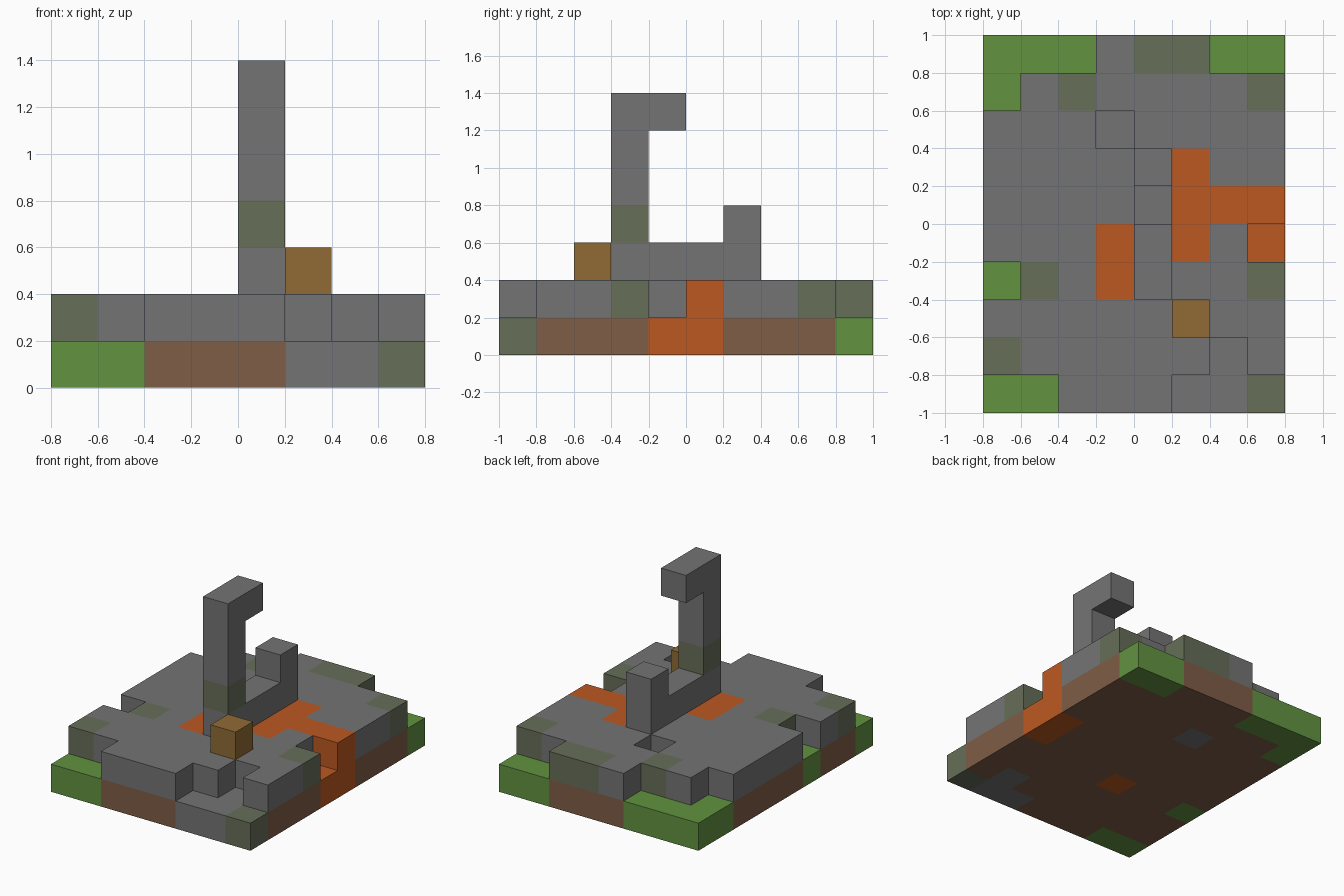
import bpy
import bmesh
from mathutils import Vector

cube = bpy.data.objects.get("Cube")
if cube:
    bpy.data.objects.remove(cube)

CELL = 0.2


def linear(c):
    c /= 255
    return c / 12.92 if c <= 0.04045 else ((c + 0.055) / 1.055) ** 2.4


def material(name, rgb):
    mat = bpy.data.materials.new(name)
    mat.use_nodes = True
    colour = tuple(linear(c) for c in rgb) + (1.0,)
    mat.diffuse_color = colour
    mat.node_tree.nodes["Principled BSDF"].inputs["Base Color"].default_value = colour
    return mat


MATERIALS = {
    "S": material("stone_grey", (116, 116, 116)),
    "M": material("mossy_stone", (102, 110, 88)),
    "G": material("grass_green", (98, 147, 64)),
    "D": material("dirt_brown", (127, 93, 71)),
    "O": material("molten_orange", (188, 89, 33)),
    "B": material("golden_brown", (144, 107, 53)),
}
KEYS = list(MATERIALS)

# Ground plans, one letter per block, back row first
BASE = """
GGGDDDGG
GDDDDDDD
DDDSDDDD
DDDDDDDD
DDDDDDDO
DDDDDDDO
GDDODDDD
DDDDDDDD
DDDDDDSD
GGDDDSSM
"""
PAVING = """
...SMM..
.SMSSSSM
SSS.SSSS
SSSSSOSS
SSSSSOOO
SSSOSOS.
.MSOSSSM
SSSSSSSS
MSSSSS.S
..SSS...
"""


def layer(plan, z):
    rows = plan.split()[::-1]
    return {(x, y, z): key for y, row in enumerate(rows)
            for x, key in enumerate(row) if key != "."}


# Parts as sets of blocks
parts = {
    "ground_slab": layer(BASE, 0),
    "stone_paving": layer(PAVING, 1),
    "low_wall": {(4, y, 2): "S" for y in range(3, 7)},
    "short_post": {(4, 6, 3): "S"},
    "tall_post": {(4, 3, z): "M" if z == 3 else "S" for z in range(3, 7)},
    "overhanging_arm": {(4, 4, 6): "S"},
    "golden_block": {(5, 2, 2): "B"},
}
filled = set().union(*parts.values())
AXES = [Vector(v) for v in ((1, 0, 0), (0, 1, 0), (0, 0, 1))]


def build(name, blocks):
    """Mesh the outer faces of a part's blocks."""
    bm = bmesh.new()
    for cell, key in blocks.items():
        centre = Vector(cell) + Vector((-3.5, -4.5, 0.5))
        for a in range(3):
            for side in (1, -1):
                n = AXES[a] * side
                if tuple(int(c) for c in Vector(cell) + n) in filled:
                    continue
                u, v = AXES[(a + 1) % 3] / 2, AXES[(a + 2) % 3] / 2 * side
                corners = (-u - v, u - v, u + v, v - u)
                face = bm.faces.new([bm.verts.new((centre + n / 2 + c) * CELL) for c in corners])
                face.material_index = KEYS.index(key)
    bmesh.ops.remove_doubles(bm, verts=bm.verts, dist=0.001)
    mesh = bpy.data.meshes.new(name)
    bm.to_mesh(mesh)
    bm.free()
    for mat in MATERIALS.values():
        mesh.materials.append(mat)
    bpy.context.collection.objects.link(bpy.data.objects.new(name, mesh))


for part_name, part_blocks in parts.items():
    build(part_name, part_blocks)
